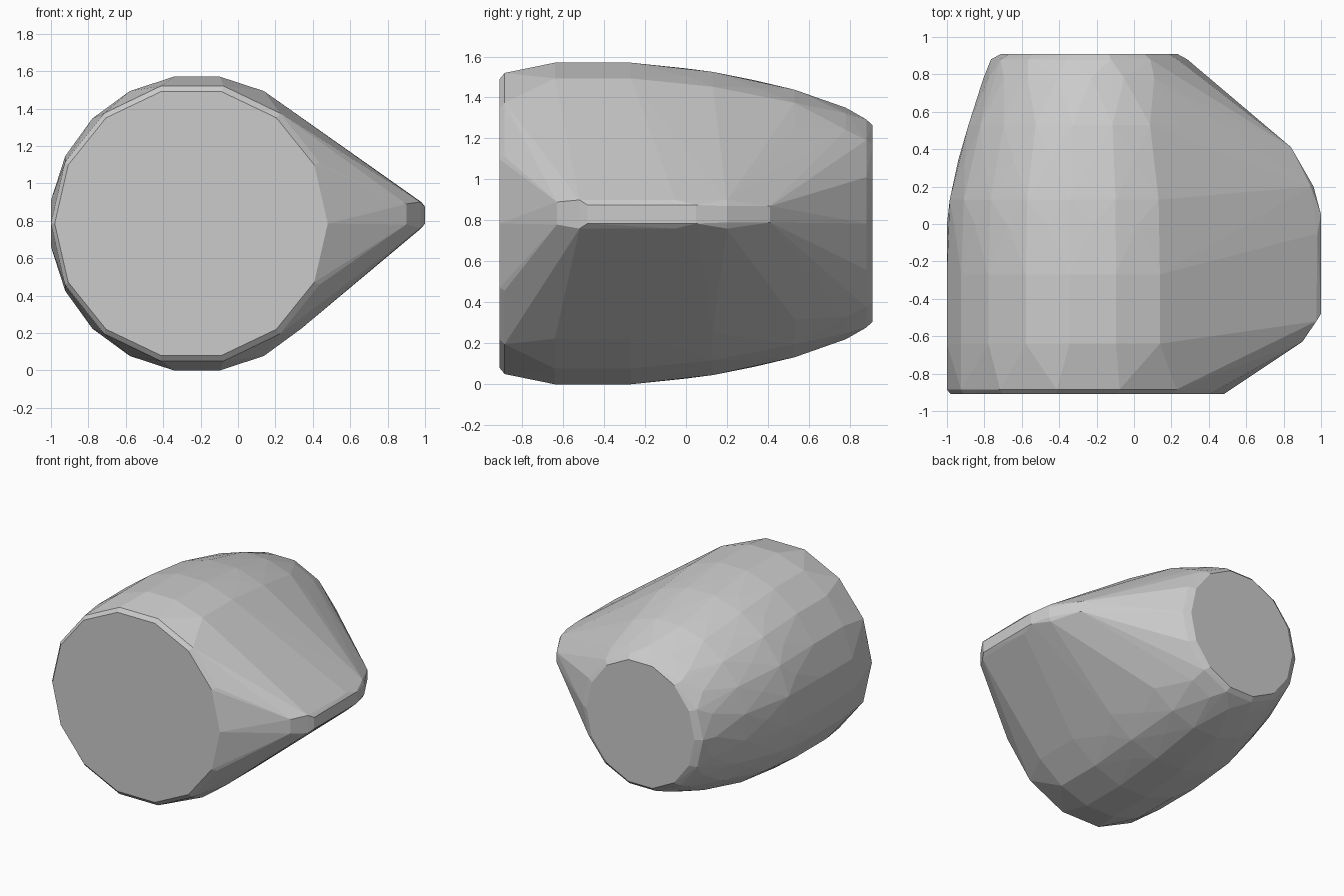
import bpy, bmesh
from math import cos, sin, pi, radians

if "Cube" in bpy.data.objects:
    bpy.data.objects.remove(bpy.data.objects["Cube"])

CZ = 0.785  # height of the barrel axis

# Barrel cross-sections: y, centre x, x radius, z radius, sides, turned half a side
RINGS = [
    (-0.91, -0.25, 0.73, 0.705, 14, True),
    (-0.885, -0.245, 0.755, 0.735, 14, True),
    (-0.64, -0.22, 0.78, 0.785, 20, True),
    (-0.27, -0.22, 0.78, 0.785, 20, True),
    (0.0, -0.22, 0.78, 0.757, 20, False),
    (0.13, -0.22, 0.765, 0.740, 20, True),
    (0.34, -0.22, 0.72, 0.698, 20, False),
    (0.53, -0.22, 0.665, 0.653, 20, True),
    (0.78, -0.23, 0.575, 0.565, 20, False),
    (0.88, -0.24, 0.525, 0.508, 14, True),
    (0.91, -0.24, 0.47, 0.480, 14, True),
]

# Side tip outline: x, y, low z, high z
TIP = [
    (0.90, -0.63, 0.78, 0.89),
    (0.975, -0.52, 0.76, 0.90),
    (1.00, -0.48, 0.785, 0.875),
    (0.98, -0.05, 0.76, 0.90),
    (1.00, 0.05, 0.785, 0.875),
    (0.945, 0.20, 0.76, 0.90),
    (0.96, 0.20, 0.79, 0.87),
    (0.84, 0.41, 0.79, 0.87),
]

bm = bmesh.new()

# Barrel rings
for y, cx, rx, rz, n, half in RINGS:
    k = 1 / cos(pi / n) if half else 1
    kx = k if half and n % 4 == 0 else 1
    for i in range(n):
        a = pi / 2 + (i + 0.5 * half) * 2 * pi / n
        bm.verts.new((cx + rx * kx * cos(a), y, CZ + rz * k * sin(a)))

# Wedge tip on the right side
for x, y, lo, hi in TIP:
    for z in (lo, hi):
        bm.verts.new((x, y, z))

# Wrap everything in one convex faceted skin
res = bmesh.ops.convex_hull(bm, input=bm.verts[:])
loose = {v for v in res["geom_interior"] + res["geom_unused"]
         if isinstance(v, bmesh.types.BMVert) and not v.link_faces}
bmesh.ops.delete(bm, geom=list(loose), context='VERTS')
bmesh.ops.dissolve_limit(bm, angle_limit=radians(1), verts=bm.verts[:], edges=bm.edges[:])
bmesh.ops.recalc_face_normals(bm, faces=bm.faces[:])

mesh = bpy.data.meshes.new("faceted_barrel_shell")
bm.to_mesh(mesh)
bm.free()
obj = bpy.data.objects.new("faceted_barrel_shell", mesh)
bpy.context.collection.objects.link(obj)
